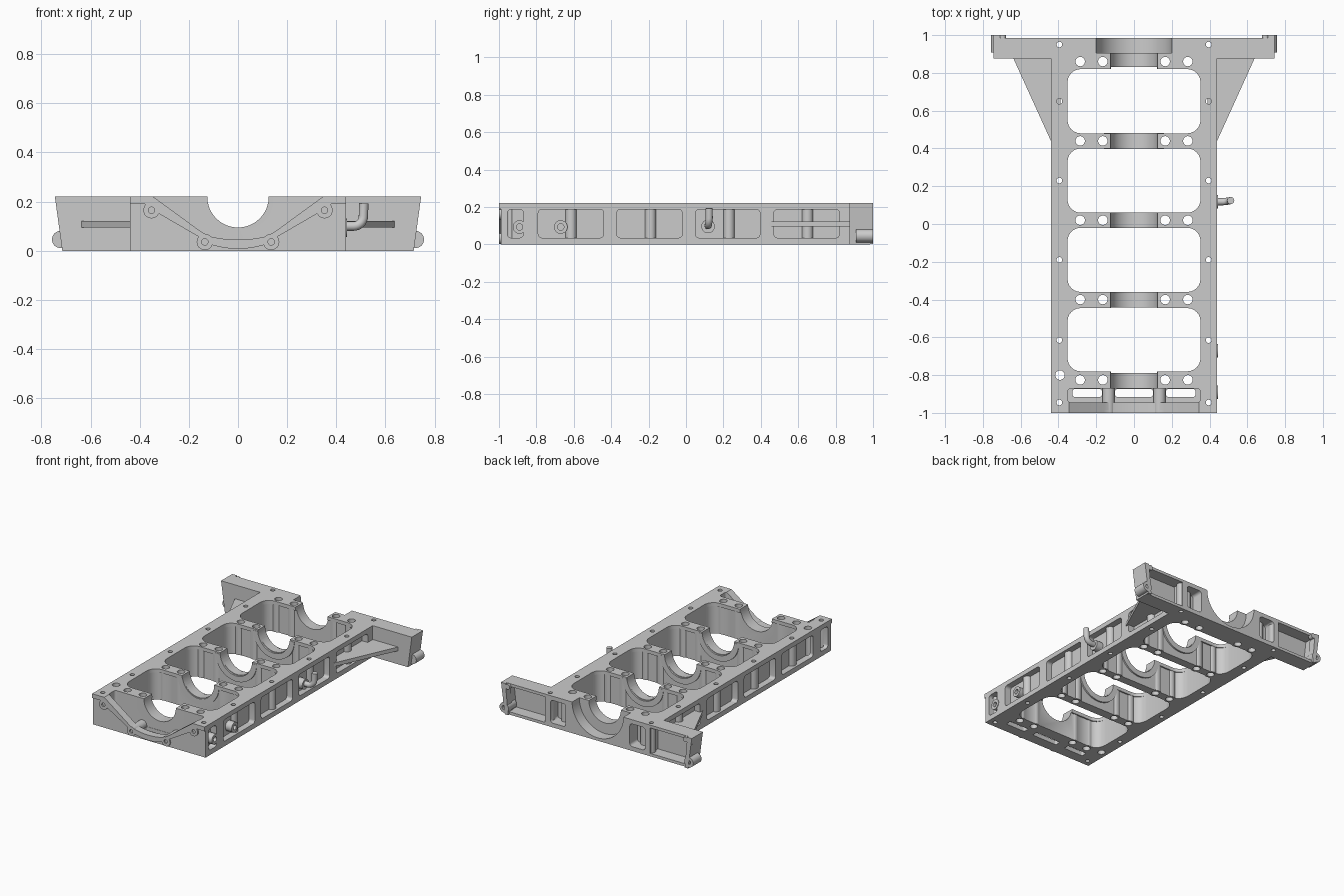
import bpy, bmesh, math
from math import cos, sin, pi

if "Cube" in bpy.data.objects:
    bpy.data.objects.remove(bpy.data.objects["Cube"])

def circle(u, v, r, n=32):
    return [(u + r * cos(2 * pi * i / n), v + r * sin(2 * pi * i / n)) for i in range(n)]

def rrect(u0, u1, v0, v1, r, n=6):
    pts = []
    for k, (u, v) in enumerate([(u1 - r, v1 - r), (u0 + r, v1 - r), (u0 + r, v0 + r), (u1 - r, v0 + r)]):
        for i in range(n + 1):
            a = pi / 2 * (k + i / n)
            pts.append((u + r * cos(a), v + r * sin(a)))
    return pts

def sag(half, z_end, z_mid, n=12):
    """Shallow curve from -half to +half, dipping to z_mid."""
    return [(half * t, z_mid + (z_end - z_mid) * t * t) for t in [2 * i / n - 1 for i in range(n + 1)]]

def solids(name, prisms):
    """One object holding several prisms: (profile, extrude axis, start, end)."""
    bm = bmesh.new()
    for pts, axis, a, b in prisms:
        at = {'x': lambda u, v, w: (w, u, v), 'y': lambda u, v, w: (u, w, v), 'z': lambda u, v, w: (u, v, w)}[axis]
        lo = [bm.verts.new(at(u, v, a)) for u, v in pts]
        hi = [bm.verts.new(at(u, v, b)) for u, v in pts]
        bm.faces.new(lo[::-1])
        bm.faces.new(hi)
        n = len(pts)
        for i in range(n):
            j = (i + 1) % n
            bm.faces.new((lo[i], lo[j], hi[j], hi[i]))
    bmesh.ops.recalc_face_normals(bm, faces=bm.faces)
    me = bpy.data.meshes.new(name)
    bm.to_mesh(me)
    bm.free()
    ob = bpy.data.objects.new(name, me)
    bpy.context.collection.objects.link(ob)
    return ob

def boolean(target, prisms, op='DIFFERENCE'):
    tool = solids("cutter", prisms)
    tool.hide_render = True
    m = target.modifiers.new("bool", 'BOOLEAN')
    m.operation, m.solver, m.object = op, 'EXACT', tool
    bpy.context.view_layer.objects.active = target
    bpy.ops.object.modifier_apply(modifier=m.name)
    bpy.data.objects.remove(tool)

def both(pts):
    """Profile and its mirror in the first coordinate."""
    return [pts, [(-u, v) for u, v in pts]]

H = 0.22
WINDOWS = [(-0.78, -0.445), (-0.36, -0.02), (0.06, 0.40), (0.48, 0.82)]
BULKHEADS = [-0.825, -0.40, 0.02, 0.44, 0.86]
RAIL = [-0.945, -0.615, -0.19, 0.23, 0.65, 0.95]
SIDE = [(-0.955, -0.87), (-0.79, -0.44), (-0.37, -0.02), (0.05, 0.395), (0.47, 0.82)]

# T-shaped block with tapered wing ends
half = [(0.44, -0.99), (0.44, 0.875), (0.745, 0.875), (0.745, 0.985)]
body = solids("bearing_frame", [(half + [(-x, y) for x, y in half[::-1]], 'z', 0, H)])
for v in body.data.vertices:
    if abs(v.co.x) > 0.7 and v.co.z < 0.1:
        v.co.x *= 0.715 / 0.745

# crank windows, relieved below the deck
boolean(body, [(rrect(-0.352, 0.352, a, b, 0.07), 'z', -0.1, 0.3) for a, b in WINDOWS])
boolean(body, [(rrect(-0.35, 0.35, a - 0.01, b + 0.01, 0.07), 'z', -0.1, 0.195) for a, b in WINDOWS])

# side pockets and rear wing pockets
pockets = []
for s in (1, -1):
    pockets += [(rrect(a, b, 0.035, 0.187, 0.02), 'x', 0.395 * s, 0.6 * s) for a, b in SIDE]
for p in both([(0.41, 0.02), (0.695, 0.02), (0.715, 0.2), (0.41, 0.2)]) + both(rrect(0.25, 0.37, 0.03, 0.19, 0.02)):
    pockets.append((p, 'y', 0.9, 1.1))
boolean(body, pockets)

# bolt columns
columns = [(circle(s * x, y, 0.039), 'z', 0.001, 0.205) for s in (1, -1) for x in (0.165, 0.285) for y in BULKHEADS]
columns += [(circle(s * 0.395, y, 0.03), 'z', 0.01, 0.21) for s in (1, -1) for y in RAIL[1:]]
columns += [(circle(s * 0.31, 0.9, 0.028), 'z', 0.01, 0.21) for s in (1, -1)]
boolean(body, columns, 'UNION')

# thick half rings around the bearing saddles
arc = [pi + pi * i / 24 for i in range(25)]
ring = [(0.16 * cos(a), H - 0.01 + 0.16 * sin(a)) for a in arc] + [(0.12 * cos(a), H - 0.01 + 0.12 * sin(a)) for a in arc[::-1]]
boolean(body, [(ring, 'y', y - 0.042, y + 0.041) for y in BULKHEADS[1:4]], 'UNION')

# saddle bore, rear seal bore
boolean(body, [(circle(0, H, 0.125, 64), 'y', -1.1, 0.94)])
boolean(body, [(circle(0, H, 0.2, 64), 'y', 0.905, 1.1)])

# front cavity, drain slots and V opening
opening = [(-0.345, H), (-0.16, 0.085)] + sag(0.12, 0.06, 0.045) + [(0.16, 0.085), (0.345, H)]
boolean(body, [(rrect(-0.35, 0.35, -0.945, -0.872, 0.015), 'z', 0.03, 0.3)])
boolean(body, [(rrect(a, b, -0.915, -0.874, 0.01), 'z', -0.1, 0.1)
               for a, b in [(-0.325, -0.17), (-0.1, 0.1), (0.17, 0.325)]])
boolean(body, [(opening + [(0.345, 0.3), (-0.345, 0.3)], 'y', -1.1, -0.93)])

# vertical bolt holes
holes = [(circle(s * x, y, 0.025), 'z', -0.1, 0.3) for s in (1, -1) for x in (0.165, 0.285) for y in BULKHEADS]
holes += [(circle(s * 0.395, y, 0.015, 24), 'z', -0.1, 0.3) for s in (1, -1) for y in RAIL]
holes.append((circle(-0.392, -0.8, 0.025), 'z', -0.1, 0.3))
boolean(body, holes)

# raised front cover rim with bolt bosses
edge = [(-0.44, H), (-0.44, 0.19), (-0.38, 0.19), (-0.32, 0.15), (-0.165, 0.06)] + sag(0.11, 0.025, 0.008)
edge += [(0.165, 0.06), (0.32, 0.15), (0.38, 0.19), (0.44, 0.19), (0.44, H)]
rim = solids("front_cover_rim", [(edge + opening[::-1], 'y', -1, -0.985)])
boolean(rim, [(p, 'y', -1, b) for u, v, b in [(0.352, 0.165, -0.98), (0.135, 0.036, -0.865)]
              for p in both(circle(u, v, 0.033))], 'UNION')
boolean(rim, [(p, 'y', -1.1, -0.985) for u, v in [(0.352, 0.165), (0.135, 0.036)] for p in both(circle(u, v, 0.013, 20))])

# gussets between rails and wings
solids("wing_gussets", [(p, 'z', 0.095, 0.122) for p in both([(0.39, 0.44), (0.44, 0.44), (0.64, 0.88), (0.39, 0.88)])])

# rear pads and lower corner bosses on the wing ends
solids("wing_end_pads", [(p, 'y', 0.95, 1.0) for p in both([(0.715, 0.001), (0.745, H), (0.71, H), (0.69, 0.001)])])
solids("wing_dowels", [(p, 'y', 0.97, 1.0) for p in both(circle(0.695, 0.2, 0.018))])
corner = solids("wing_corner_bosses", [(p, 'y', 0.908, 1.0) for p in both(circle(0.722, 0.046, 0.035))])
boolean(corner, [(p, 'y', 0.97, 1.1) for p in both(circle(0.722, 0.046, 0.015, 20))])

# drilled bosses on the right side
ports = [(-0.89, 0.093), (-0.67, 0.093)]
boss = solids("side_port_bosses", [(circle(y, z, 0.036), 'x', 0.38, 0.444) for y, z in ports])
boolean(boss, [(circle(y, z, 0.017, 24), 'x', 0.41, 0.5) for y, z in ports])
solids("pipe_boss", [(circle(0.118, 0.096, 0.036), 'x', 0.38, 0.444)])

# elbow pipe
cu = bpy.data.curves.new("elbow_pipe", 'CURVE')
cu.dimensions, cu.bevel_depth, cu.bevel_resolution, cu.use_fill_caps = '3D', 0.019, 5, True
path = [(0.42, 0.118, 0.1)] + [(0.47 + 0.04 * sin(a), 0.118 + 0.004 * a, 0.14 - 0.04 * cos(a))
                               for a in [pi / 2 * i / 8 for i in range(9)]] + [(0.512, 0.124, 0.193)]
sp = cu.splines.new('POLY')
sp.points.add(len(path) - 1)
for p, co in zip(sp.points, path):
    p.co = (*co, 1)
pipe = bpy.data.objects.new("elbow_pipe", cu)
bpy.context.collection.objects.link(pipe)
bpy.ops.object.select_all(action='DESELECT')
pipe.select_set(True)
bpy.context.view_layer.objects.active = pipe
bpy.ops.object.convert(target='MESH')

# smooth round surfaces, keep machined edges crisp
bpy.ops.object.select_all(action='SELECT')
bpy.ops.object.shade_smooth_by_angle(angle=math.radians(30))
